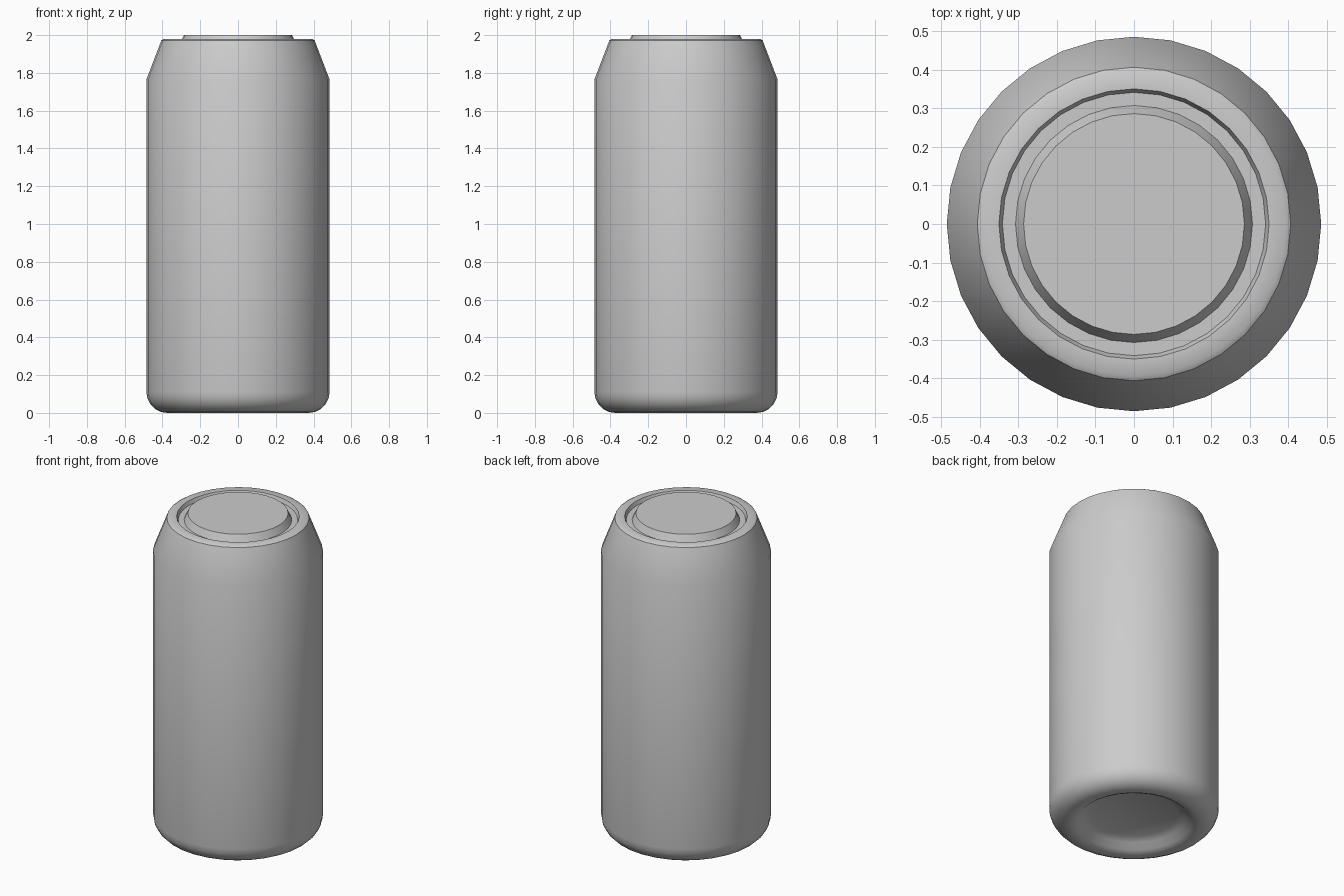
import bpy, bmesh, math

if "Cube" in bpy.data.objects:
    bpy.data.objects.remove(bpy.data.objects["Cube"])

SIDES = 32


def lathe(name, profile, sharp_angle=35):
    """Spin an (r, z) profile round the z axis and cap both open ends."""
    bm = bmesh.new()
    rings = []
    for r, z in profile:
        rings.append([bm.verts.new((r * math.cos(2 * math.pi * i / SIDES),
                                    r * math.sin(2 * math.pi * i / SIDES), z))
                      for i in range(SIDES)])
    for a, b in zip(rings, rings[1:]):
        for i in range(SIDES):
            j = (i + 1) % SIDES
            bm.faces.new((a[i], a[j], b[j], b[i]))
    bm.faces.new(rings[0][::-1])
    bm.faces.new(rings[-1])
    bmesh.ops.recalc_face_normals(bm, faces=bm.faces)
    mesh = bpy.data.meshes.new(name)
    bm.to_mesh(mesh)
    bm.free()
    obj = bpy.data.objects.new(name, mesh)
    bpy.context.collection.objects.link(obj)
    bpy.context.view_layer.objects.active = obj
    obj.select_set(True)
    bpy.ops.object.shade_smooth_by_angle(angle=math.radians(sharp_angle))
    obj.select_set(False)
    return obj


# Recessed base, and rounded bottom edge
base = [(0.25, 0.065), (0.29, 0.045), (0.325, 0.015), (0.35, 0.003), (0.375, 0.0)]
corner = [(0.375 + 0.11 * math.sin(math.radians(a)),
           0.11 - 0.11 * math.cos(math.radians(a))) for a in (18, 36, 54, 72, 90)]
# Straight wall, tapered shoulder and rim
shoulder = [(0.485, 1.765), (0.412, 1.955), (0.406, 1.972), (0.393, 1.98), (0.35, 1.98)]
# Groove and raised lid
lid = [(0.341, 1.957), (0.307, 1.957), (0.286, 2.0)]

lathe("can_body", base + corner + shoulder + lid)
